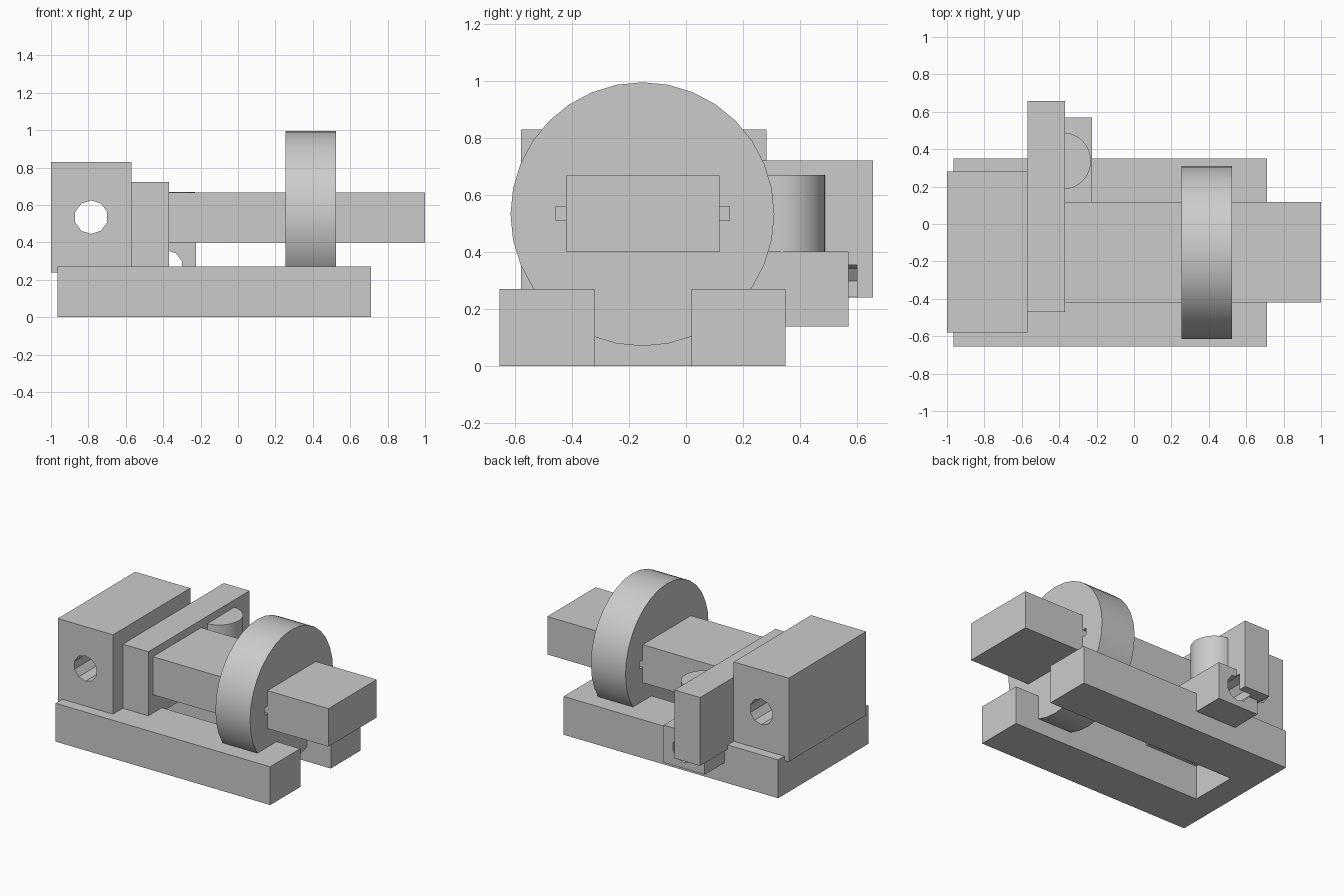
import bpy
import bmesh
import math
from mathutils import Matrix, Vector

old = bpy.data.objects.get("Cube")
if old:
    bpy.data.objects.remove(old, do_unlink=True)

grey = bpy.data.materials.new("plain_grey")
grey.use_nodes = True
grey.diffuse_color = (0.6, 0.6, 0.6, 1)
grey.node_tree.nodes["Principled BSDF"].inputs["Base Color"].default_value = (0.6, 0.6, 0.6, 1)


def make(name, bm):
    mesh = bpy.data.meshes.new(name)
    bm.to_mesh(mesh)
    bm.free()
    mesh.materials.append(grey)
    obj = bpy.data.objects.new(name, mesh)
    bpy.context.collection.objects.link(obj)
    return obj


def block(name, x, y, z):
    """Box given by its (low, high) range on each axis."""
    bm = bmesh.new()
    size = Vector([b - a for a, b in (x, y, z)])
    mid = Vector([(a + b) / 2 for a, b in (x, y, z)])
    bmesh.ops.create_cube(bm, size=1, matrix=Matrix.Translation(mid) @ Matrix.Diagonal(size).to_4x4())
    return make(name, bm)


def cylinder(name, axis, center, radius, depth, sides):
    turn = {"X": Matrix.Rotation(math.pi / 2, 4, "Y"),
            "Y": Matrix.Rotation(math.pi / 2, 4, "X"),
            "Z": Matrix.Identity(4)}[axis]
    # put a vertex on the local x direction
    spin = Matrix.Rotation(math.pi / 2, 4, "Z")
    bm = bmesh.new()
    bmesh.ops.create_cone(bm, cap_ends=True, segments=sides, radius1=radius, radius2=radius,
                          depth=depth, matrix=Matrix.Translation(center) @ turn @ spin)
    return make(name, bm)


def cut(obj, cutter):
    """Subtract the cutter, keep the result and drop the cutter."""
    mod = obj.modifiers.new("cut", "BOOLEAN")
    mod.operation = "DIFFERENCE"
    mod.solver = "EXACT"
    mod.object = cutter
    bpy.context.view_layer.update()
    graph = bpy.context.evaluated_depsgraph_get()
    mesh = bpy.data.meshes.new_from_object(obj.evaluated_get(graph))
    obj.modifiers.clear()
    obj.data = mesh
    bpy.data.objects.remove(cutter, do_unlink=True)


def y_hole(x, z, y0, y1):
    """Ten-sided drill along y with a corner on the x axis."""
    drill = cylinder("drill", "Y", (0, 0, 0), 0.09, y1 - y0, 10)
    turn = Matrix.Rotation(math.pi / 2, 4, "Y")
    drill.data.transform(Matrix.Translation((x, (y0 + y1) / 2, z)) @ turn)
    return drill


def smooth(obj):
    bpy.ops.object.select_all(action="DESELECT")
    obj.select_set(True)
    bpy.context.view_layer.objects.active = obj
    bpy.ops.object.shade_smooth_by_angle(angle=math.radians(30))


# Forked base with a slot open at one end
base = block("base", (-0.965, 0.71), (-0.655, 0.35), (0, 0.27))
cut(base, block("slot", (-0.785, 1), (-0.32, 0.02), (-0.2, 0.5)))

# Head block with a cross hole
head = block("head_block", (-1, -0.57), (-0.58, 0.282), (0.24, 0.83))
cut(head, y_hole(-0.785, 0.535, -0.8, 0.6))

# Upright plate, notched underneath by the cross hole
plate = block("upright_plate", (-0.57, -0.37), (-0.47, 0.657), (0.24, 0.722))
cut(plate, y_hole(-0.385, 0.27, 0.08, 0.6))

# Bearing block and the round post standing on it
bearing = block("bearing_block", (-0.545, -0.225), (0.105, 0.57), (0.138, 0.402))
cut(bearing, y_hole(-0.385, 0.27, -0.1, 0.8))
smooth(cylinder("post", "Z", (-0.382, 0.337, 0.53), 0.152, 0.28, 32))

# Square shaft
block("shaft", (-0.45, 1), (-0.42, 0.118), (0.4, 0.668))

# Wheel with a key slot on either side of the shaft
wheel = cylinder("wheel", "X", (0.39, -0.153, 0.533), 0.463, 0.27, 32)
cut(wheel, block("key_slot", (0, 0.8), (-0.457, 0.152), (0.51, 0.56)))
smooth(wheel)
